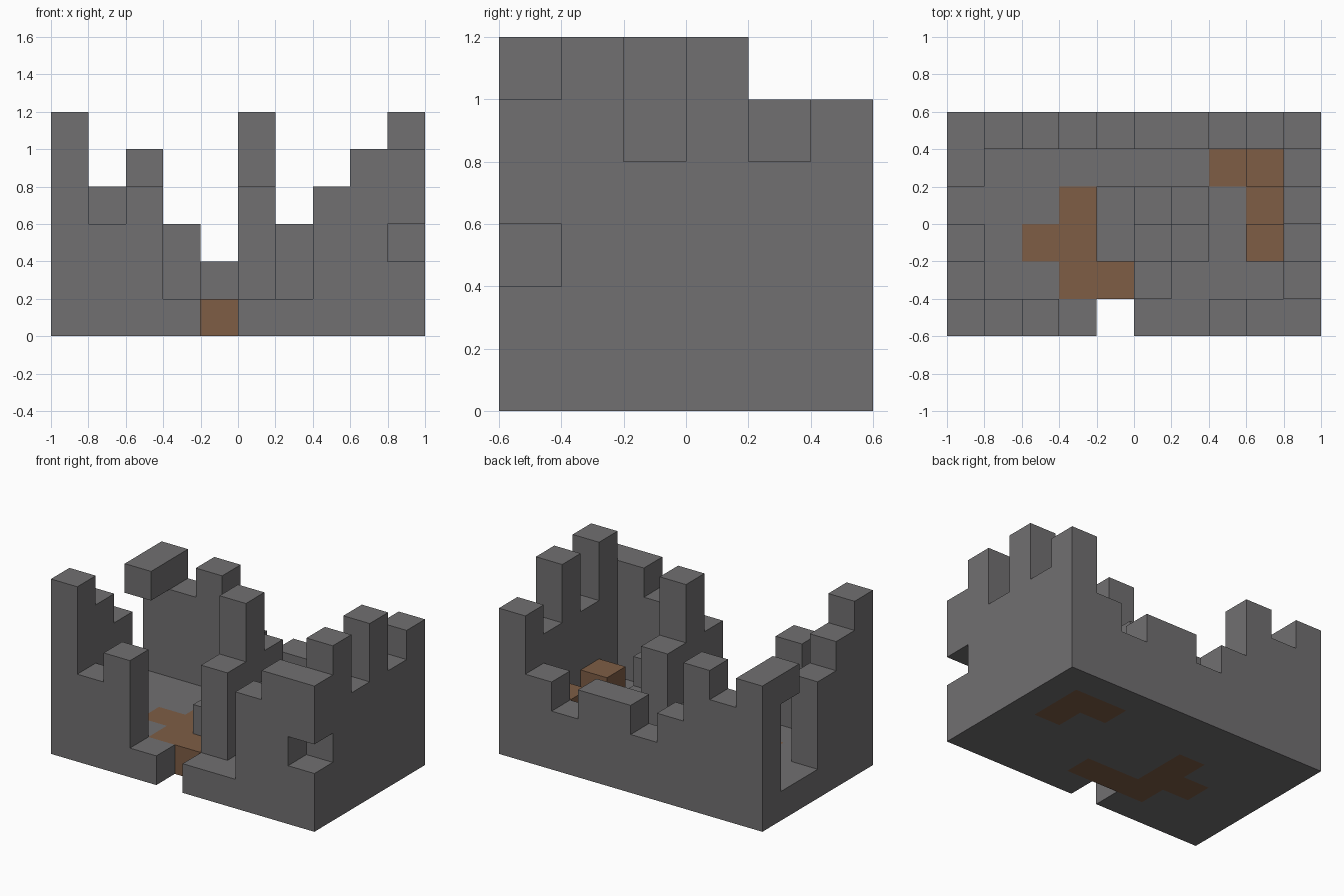
import bpy
import bmesh
from mathutils import Vector

cube = bpy.data.objects.get("Cube")
if cube:
    bpy.data.objects.remove(cube, do_unlink=True)

CELL = 0.2
NX, NY = 10, 6


def make_material(name, rgb):
    mat = bpy.data.materials.new(name)
    mat.use_nodes = True
    color = (*rgb, 1.0)
    mat.diffuse_color = color
    bsdf = next(n for n in mat.node_tree.nodes if n.type == 'BSDF_PRINCIPLED')
    bsdf.inputs["Base Color"].default_value = color
    bsdf.inputs["Roughness"].default_value = 1.0
    return mat


STONE = make_material("grey_stone", (0.165, 0.16, 0.165))
DIRT = make_material("brown_dirt", (0.21, 0.11, 0.06))


def column(x, y, height):
    """Blocks of one column standing on the floor layer."""
    return {(x, y, z) for z in range(1, height)}


def wall(heights, place):
    """Ruined wall: one column per height, placed along a line."""
    blocks = set()
    for n, height in enumerate(heights):
        blocks |= column(*place(n), height)
    return blocks


# Floor layer with the doorway notch in front
floor = {(x, y, 0) for x in range(NX) for y in range(NY)} - {(4, 0, 0)}

# Broken outer walls
front_wall = wall([6, 3, 4, 1, 0, 1, 1, 4, 5, 5], lambda n: (n, 0))
front_wall.discard((9, 0, 2))  # hole in the corner
back_wall = wall([5, 4, 5, 3, 2, 3, 3, 2, 3, 5], lambda n: (n, 5))
right_wall = wall([5, 4, 1, 1], lambda n: (0, n + 1))
right_wall.add((0, 4, 4))  # remaining lintel stone over the gap
left_wall = wall([6, 4, 6, 4], lambda n: (9, n + 1))

# Pillar remains and rubble in the middle
pillar = wall([4, 6, 4], lambda n: (5, n + 1))
rubble = wall([2, 2], lambda n: (4, n + 2)) | wall([3, 2], lambda n: (6, n + 2))

# Dirt patches in the floor, and loose dirt blocks on it
dirt_floor = {(3, 3, 0), (2, 2, 0), (3, 2, 0), (3, 1, 0), (4, 1, 0), (5, 1, 0),
              (7, 4, 0), (8, 4, 0), (8, 3, 0)}
dirt_blocks = {(8, 2, 1), (8, 4, 1)}
dirt = dirt_floor | dirt_blocks

parts = {
    "floor": floor,
    "front_wall": front_wall,
    "back_wall": back_wall,
    "right_wall": right_wall,
    "left_wall": left_wall,
    "middle_pillar": pillar,
    "rubble": rubble,
    "dirt_blocks": dirt_blocks,
}
solid = set().union(*parts.values())


def build_part(name, blocks):
    """Mesh of the exposed block faces only, coloured by block kind."""
    bm = bmesh.new()
    for block in sorted(blocks):
        for axis in range(3):
            for side in (0, 1):
                neighbour = list(block)
                neighbour[axis] += 2 * side - 1
                if tuple(neighbour) in solid:
                    continue
                u, v = (axis + 1) % 3, (axis + 2) % 3
                verts = []
                for du, dv in ((0, 0), (1, 0), (1, 1), (0, 1)):
                    p = Vector(block)
                    p[axis] += side
                    p[u] += du
                    p[v] += dv
                    p -= Vector((NX / 2, NY / 2, 0))
                    verts.append(bm.verts.new(p * CELL))
                face = bm.faces.new(verts if side else verts[::-1])
                face.material_index = int(block in dirt)
    bmesh.ops.remove_doubles(bm, verts=bm.verts, dist=0.001)
    mesh = bpy.data.meshes.new(name)
    bm.to_mesh(mesh)
    bm.free()
    mesh.materials.append(STONE)
    mesh.materials.append(DIRT)
    obj = bpy.data.objects.new(name, mesh)
    bpy.context.scene.collection.objects.link(obj)


for part_name, part_blocks in parts.items():
    build_part(part_name, part_blocks)
